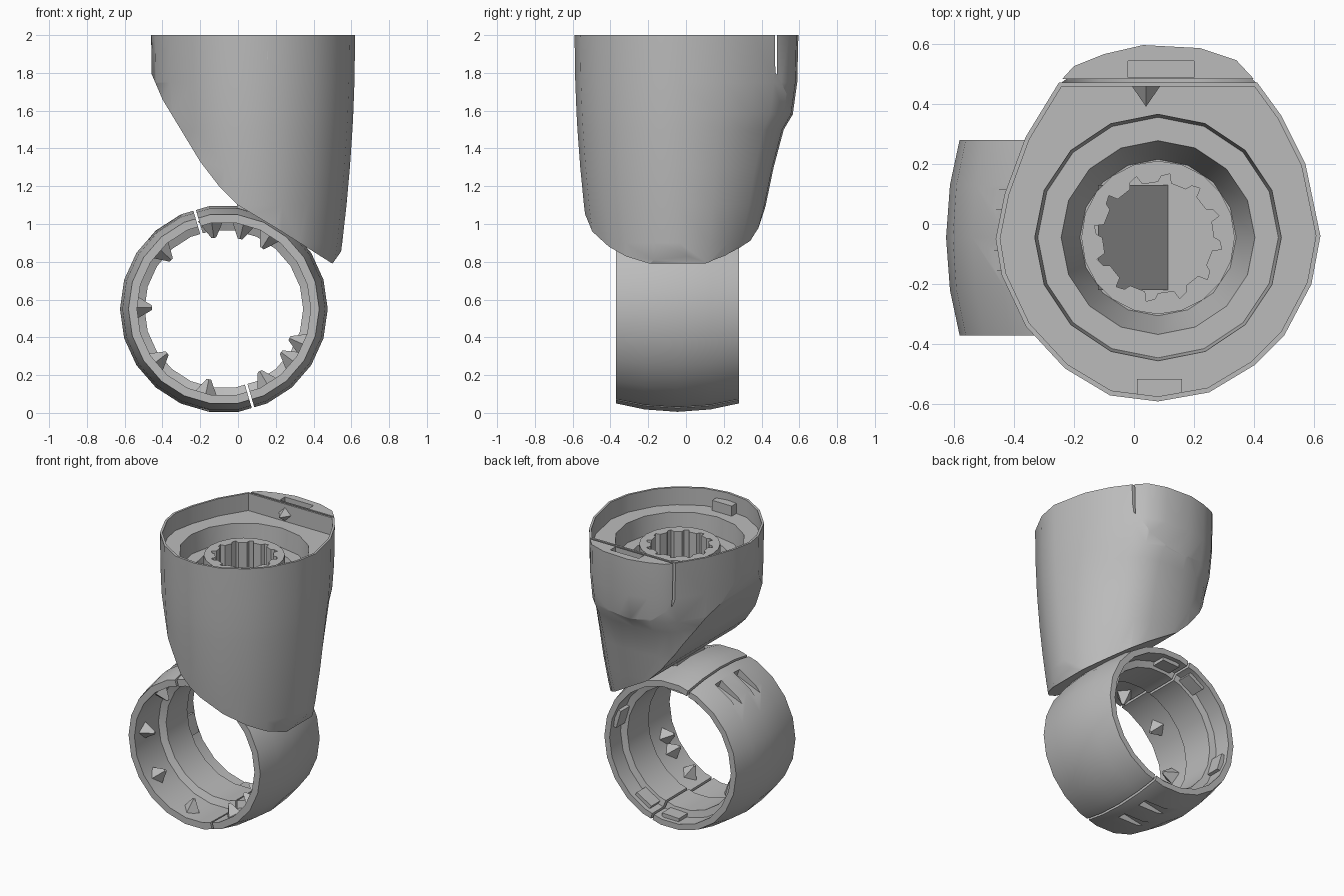
import bpy, bmesh
from math import sin, cos, pi, radians
from mathutils import Matrix, Vector

cube = bpy.data.objects.get("Cube")
if cube:
    bpy.data.objects.remove(cube, do_unlink=True)

grey = bpy.data.materials.new("mid grey")
grey.use_nodes = True
grey.diffuse_color = (0.5, 0.5, 0.5, 1)
grey.node_tree.nodes["Principled BSDF"].inputs["Base Color"].default_value = (0.5, 0.5, 0.5, 1)


def finish(name, bm):
    bmesh.ops.recalc_face_normals(bm, faces=bm.faces)
    mesh = bpy.data.meshes.new(name)
    bm.to_mesh(mesh)
    bm.free()
    obj = bpy.data.objects.new(name, mesh)
    bpy.context.collection.objects.link(obj)
    mesh.materials.append(grey)
    return obj


def loft(name, sections, wrap=False):
    """Skin closed sections; wrap joins the last to the first, else ends are capped."""
    bm = bmesh.new()
    rows = [[bm.verts.new(p) for p in s] for s in sections]
    n = len(rows[0])
    pairs = list(zip(rows, rows[1:])) + ([(rows[-1], rows[0])] if wrap else [])
    for a, b in pairs:
        for i in range(n):
            j = (i + 1) % n
            bm.faces.new((a[i], a[j], b[j], b[i]))
    if not wrap:
        bm.faces.new(rows[0])
        bm.faces.new(rows[-1])
    return finish(name, bm)


def upright(name, pts, z0, z1):
    return loft(name, [[(x, y, z) for x, y in pts] for z in (z0, z1)])


def sideways(name, pts, y0, y1):
    return loft(name, [[(x, y, z) for x, z in pts] for y in (y0, y1)])


def box(name, centre, size, frame=Matrix()):
    bm = bmesh.new()
    bmesh.ops.create_cube(bm, size=1, matrix=frame @ Matrix.Translation(centre) @ Matrix.Diagonal((*size, 1)))
    return finish(name, bm)


def cone(name, r1, r2, depth, matrix, sides):
    bm = bmesh.new()
    bmesh.ops.create_cone(bm, cap_ends=True, segments=sides, radius1=r1, radius2=r2, depth=depth, matrix=matrix)
    return finish(name, bm)


def boolean(obj, cutter, operation='DIFFERENCE'):
    mod = obj.modifiers.new("cut", 'BOOLEAN')
    mod.operation, mod.solver, mod.object = operation, 'EXACT', cutter
    bpy.context.view_layer.objects.active = obj
    bpy.ops.object.modifier_apply(modifier=mod.name)
    bpy.data.objects.remove(cutter, do_unlink=True)


def smooth(obj, angle):
    bpy.ops.object.select_all(action='DESELECT')
    obj.select_set(True)
    bpy.context.view_layer.objects.active = obj
    bpy.ops.object.shade_smooth_by_angle(angle=radians(angle))


# Housing: egg-shaped body that narrows downward, cut off obliquely underneath
MID = 0.08
core = [(-0.25, 0.47), (-0.36, 0.29), (-0.43, 0.1), (-0.46, -0.05), (-0.44, -0.17), (-0.36, -0.34),
        (-0.23, -0.48), (-0.08, -0.57), (0.08, -0.59), (0.25, -0.56), (0.4, -0.47), (0.5, -0.37),
        (0.59, -0.2), (0.62, -0.04), (0.57, 0.2), (0.49, 0.36), (0.41, 0.47)]
back_arc = [(0.34, 0.545), (0.22, 0.585), (0.03, 0.595), (-0.1, 0.565), (-0.2, 0.525)]
levels = [(2, 1), (1.75, 0.99), (1.58, 0.95), (1.5, 0.87), (1.3, 0.78), (1.1, 0.71), (0.9, 0.62), (0.7, 0.5)]


def egg_body(name):
    sections = []
    for z, back in levels:
        s = 1 - 0.15 * ((2 - z) / 1.2) ** 2
        sections.append([(MID + (x - MID) * s, y * (back if y > 0 else s), z) for x, y in core + back_arc])
    return loft(name, sections)


housing = egg_body("housing")
boolean(housing, sideways("underside_cutter", [
    (-0.8, 1.97), (-0.46, 1.8), (-0.4, 1.66), (-0.2, 1.33), (-0.1, 1.2), (0, 1.1), (0.2, 0.98),
    (0.5, 0.79), (0.55, 0.86), (0.8, 1.1), (0.8, 0.4), (-0.8, 0.4)], -1, 1))

# Shield-shaped cover set into the back of the housing
shield = [(-0.3, 2.2), (-0.27, 1.8), (-0.22, 1.68), (-0.12, 1.6), (0.05, 1.57), (0.2, 1.59),
          (0.32, 1.66), (0.4, 1.8), (0.44, 2.2)]
boolean(housing, sideways("shield_cutter", shield, 0.47, 0.8))
cover = egg_body("back_cover")
boolean(cover, sideways("shield_cutter", shield, 0.482, 0.8), 'INTERSECT')
boolean(cover, box("latch_cutter", (0.09, 0.515, 2), (0.22, 0.055, 0.1)))
smooth(cover, 30)

# Stepped recess in the top of the housing
inset = [(MID + (x - MID) * 0.972, y * 0.972) for x, y in core]
boolean(housing, upright("recess_cutter", inset, 1.88, 2.2))
AXIS = Vector((MID, -0.045, 0))


def at_axis(z):
    return Matrix.Translation(AXIS + Vector((0, 0, z)))


boolean(housing, cone("bowl_cutter", 0.4, 0.42, 0.26, at_axis(1.88), 16))
boolean(housing, cone("well_cutter", 0.26, 0.33, 0.27, at_axis(1.645), 16))

# Toothed socket in the middle
star = []
for k in range(12):
    for step, r in ((0, 0.185), (0.55, 0.185), (0.65, 0.215), (0.9, 0.205)):
        a = 2 * pi * (k + step) / 12
        star.append((AXIS.x + r * cos(a), AXIS.y + r * sin(a)))
socket = cone("socket", 0.255, 0.255, 0.4, at_axis(1.65), 20)
boolean(socket, upright("bore_cutter", star, 1.3, 2))
boolean(housing, upright("bore_cutter", star, 1.32, 2))
sideways("socket_ramp", [(-0.12, 1.3), (-0.12, 1.62), (0.12, 1.31), (0.12, 1.3)], -0.22, 0.13)
smooth(socket, 25)
smooth(housing, 32)

# Small latch parts inside the rim
box("front_tab", (0.085, -0.545, 1.91), (0.15, 0.06, 0.08))
cone("latch_peg", 0.055, 0, 0.08, Matrix.Translation((0.04, 0.43, 1.93)) @ Matrix.Rotation(pi / 2, 4, 'X'), 4)

# Clamp ring: barrel outside, ribbed inside
CENTRE = Vector((-0.075, 0, 0.55))
profile = [(-0.37, 0.505), (-0.22, 0.537), (-0.045, 0.55), (0.13, 0.537), (0.28, 0.505), (0.28, 0.465),
           (0.16, 0.465), (0.15, 0.42), (-0.08, 0.42), (-0.1, 0.465), (-0.37, 0.46)]
SEG = 22
ring = loft("clamp_ring", [
    [(CENTRE.x + r * cos(a), y, CENTRE.z + r * sin(a)) for y, r in profile]
    for a in (2 * pi * i / SEG for i in range(SEG))], wrap=True)


def ring_frame(degrees):
    """Local x points outward, y along the ring axis, z along the rim."""
    return Matrix.Translation(CENTRE) @ Matrix.Rotation(-radians(degrees), 4, 'Y')


# Split line and the four grip slots beside it
SPLIT = 106.5
boolean(ring, box("split_cutter", (0, 0, 0), (1.4, 1, 0.014), ring_frame(SPLIT)))
for offset, lean in ((20, 1), (160, -1)):
    for y in (0.08, -0.12):
        tilt = Matrix.Translation((0.55, y, 0)) @ Matrix.Rotation(lean * 0.25, 4, 'Y')
        boolean(ring, box("grip_cutter", (0, 0, 0), (0.085, 0.065, 0.22), ring_frame(SPLIT + offset) @ tilt))
smooth(ring, 30)

# Pointed gripping teeth around the inside of the ring
for angle in (98, 77, 58, 137, 179, 218, 258, 300, 323, 336):
    inward = Matrix.Translation((0.43, -0.26, 0)) @ Matrix.Rotation(-pi / 2, 4, 'Y')
    cone("grip_tooth", 0.072, 0.012, 0.1, ring_frame(angle) @ inward, 4)

# Locking blocks at the back of the ring
for angle in (SPLIT - 14, SPLIT + 14, SPLIT + 90, SPLIT + 166, SPLIT + 194, SPLIT + 270):
    box("locking_block", (0.46, 0.2, 0), (0.05, 0.1, 0.13), ring_frame(angle))

# Short neck joining ring and housing
box("neck", (0.02, -0.045, 1.1), (0.05, 0.3, 0.1))
